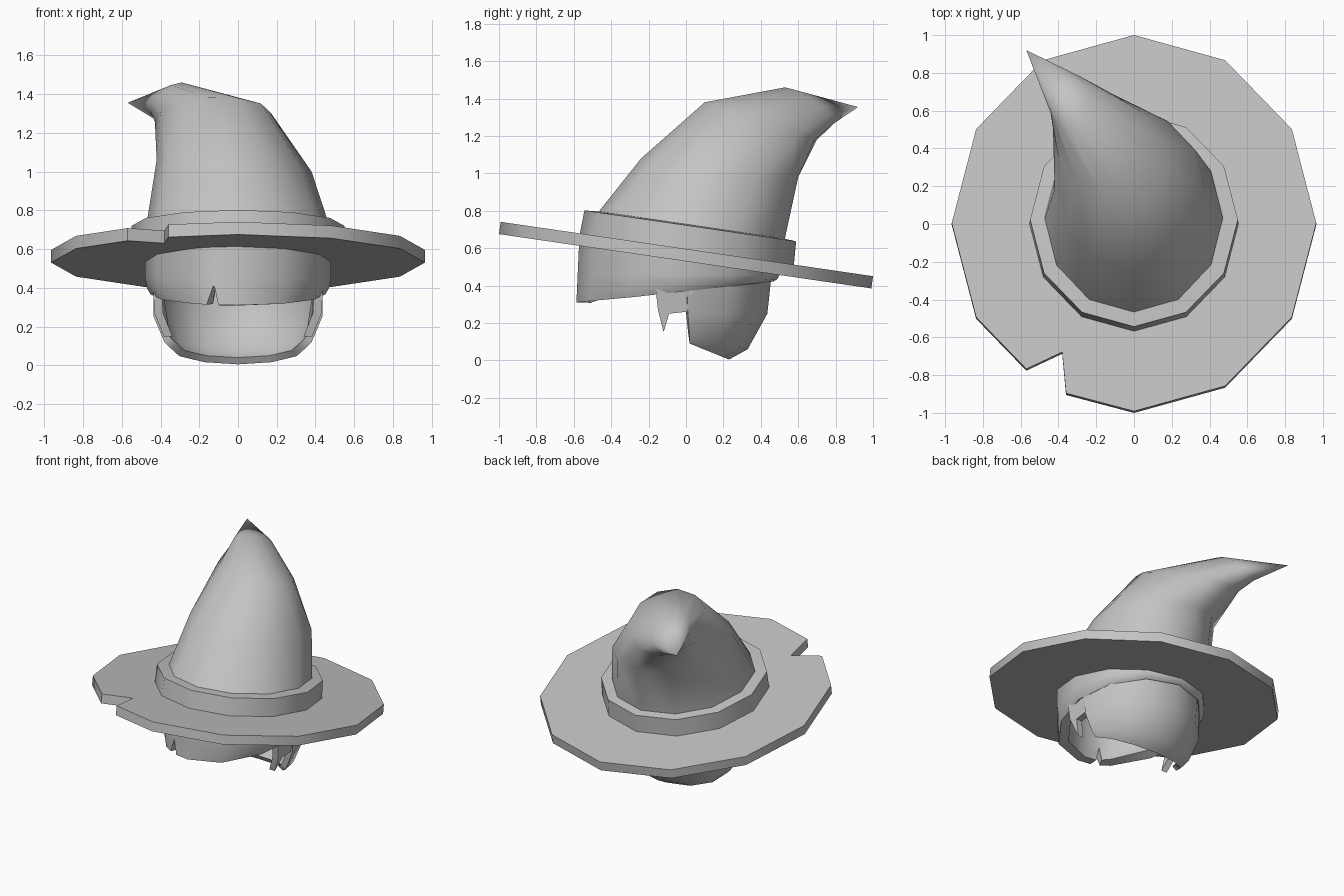
import bpy, bmesh
from math import sin, cos, radians
from mathutils import Vector, Matrix

if "Cube" in bpy.data.objects:
    bpy.data.objects.remove(bpy.data.objects["Cube"], do_unlink=True)

grey = bpy.data.materials.new("plain_grey")
grey.use_nodes = True
grey.diffuse_color = (0.55, 0.55, 0.55, 1)
grey.node_tree.nodes["Principled BSDF"].inputs["Base Color"].default_value = grey.diffuse_color

# The brim and band share one tilted frame, raised at the front
TILT = Matrix.Translation((0, 0, 0.563)) @ Matrix.Rotation(radians(-8.3), 4, 'X')


def finish(name, bm, angle=60, thickness=0):
    bmesh.ops.remove_doubles(bm, verts=bm.verts, dist=0.0005)
    mesh = bpy.data.meshes.new(name)
    bm.to_mesh(mesh)
    bm.free()
    ob = bpy.data.objects.new(name, mesh)
    bpy.context.collection.objects.link(ob)
    mesh.materials.append(grey)
    bpy.ops.object.select_all(action='DESELECT')
    ob.select_set(True)
    bpy.context.view_layer.objects.active = ob
    if thickness:
        mod = ob.modifiers.new("thickness", 'SOLIDIFY')
        mod.thickness = thickness
        mod.offset = -1
        bpy.ops.object.modifier_apply(modifier=mod.name)
    bpy.ops.object.shade_smooth_by_angle(angle=radians(angle))
    return ob


def loft(rows, closed=True):
    """Skin rows of points, listed from the top row down."""
    bm = bmesh.new()
    grid = [[bm.verts.new(p) for p in row] for row in rows]
    n = len(rows[0])
    for a, b in zip(grid, grid[1:]):
        for i in range(n if closed else n - 1):
            j = (i + 1) % n
            bm.faces.new((a[i], b[i], b[j], a[j]))
    return bm


def prism(points, direction):
    bm = bmesh.new()
    face = bm.faces.new([bm.verts.new(p) for p in points])
    new = bmesh.ops.extrude_face_region(bm, geom=[face])["geom"]
    bmesh.ops.translate(bm, vec=direction,
                        verts=[v for v in new if isinstance(v, bmesh.types.BMVert)])
    bmesh.ops.recalc_face_normals(bm, faces=bm.faces)
    return bm


def ellipse(rx, ry, z, count=12):
    return [Vector((rx * cos(radians(a)), ry * sin(radians(a)), z))
            for a in range(0, 360, 360 // count)]


# Brim: twelve-sided slab with a torn notch replacing one front corner
outline = ellipse(0.965, 1.006, -0.033)
outline[8:9] = [Vector((x, y, -0.033)) for x, y in
                ((-0.57, -0.78), (-0.38, -0.69), (-0.36, -0.91))]
bm = prism(outline, (0, 0, 0.066))
bm.transform(TILT)
finish("brim", bm, 50)

# Band: low ring around the base of the crown
bm = loft([ellipse(0.45, 0.48, 0.165), ellipse(0.55, 0.572, 0.158), ellipse(0.555, 0.58, 0)])
bm.transform(TILT)
finish("band", bm, 70)

# Crown: bent cone, each ring given by centre, side axis and front axis
crown = [
    ((-0.57, 0.92, 1.355), (0, 0, 0), (0, 0, 0)),
    ((-0.34, 0.655, 1.36), (0.10, 0.07, 0), (0.05, -0.125, 0.10)),
    ((-0.13, 0.40, 1.28), (0.27, 0.05, -0.03), (0.13, -0.30, 0.10)),
    ((-0.02, 0.18, 1.03), (0.40, 0, -0.03), (0, -0.42, 0.05)),
    ((0, 0.025, 0.71), (0.475, 0, 0), (0, -0.50, 0.075)),
]
rows = []
for c, u, v in crown:
    rows.append([Vector(c) + Vector(u) * cos(radians(a)) - Vector(v) * sin(radians(a))
                 for a in range(0, 360, 30)])
finish("crown", loft(rows), 80)

# Fringe: hair wall under the brim, with a narrow parting cut into its lower edge
angles = sorted(list(range(0, 360, 30)) + [249, 254, 257])
rows = []
for level, scale in ((0, 1), (0.6, 1.0), (0.85, 0.98), (1, 0.94)):
    row = []
    for a in angles:
        c, s = cos(radians(a)), sin(radians(a))
        y = -0.035 + 0.535 * s
        top, bottom = 0.58 - 0.145 * y, 0.37 + 0.105 * y
        z = top + (bottom - top) * level
        if a == 254:
            z = max(z, 0.42 + 0.01 * (1 - level))
        side = scale if s > -0.6 else 1 + 0.03 * level
        row.append((0.48 * scale * c, -0.035 + 0.535 * side * s, z))
    rows.append(row)
finish("fringe", loft(rows), 60, 0.07)

# Back hair: curved panel tucking in towards the nape
rows = []
for rx, ry, y0, z_side, z_back in ((0.44, 0.46, 0, 0.52, 0.48),
                                   (0.435, 0.425, 0.01, 0.25, 0.25),
                                   (0.38, 0.31, 0.02, 0.12, 0.06),
                                   (0.35, 0.21, 0.02, 0.09, 0.005)):
    rows.append([(rx * cos(radians(a)), y0 + ry * sin(radians(a)),
                  z_side + (z_back - z_side) * sin(radians(a))) for a in range(0, 181, 30)])
finish("back_hair", loft(rows, False), 60, 0.04)

# Side locks: pointed plates in front of the ears, curling inwards at the tip
lock = [(-0.17, 0.45), (-0.15, 0.27), (-0.12, 0.15), (-0.09, 0.25),
        (0, 0.26), (0.04, 0.2), (0.04, 0.45)]
for name, side in (("left", 1), ("right", -1)):
    points = [(side * (0.44 - max(0, 0.29 - z) * 0.4), y, z) for y, z in lock]
    finish(name + "_lock", prism(points, (-side * 0.045, 0, 0)), 40)
